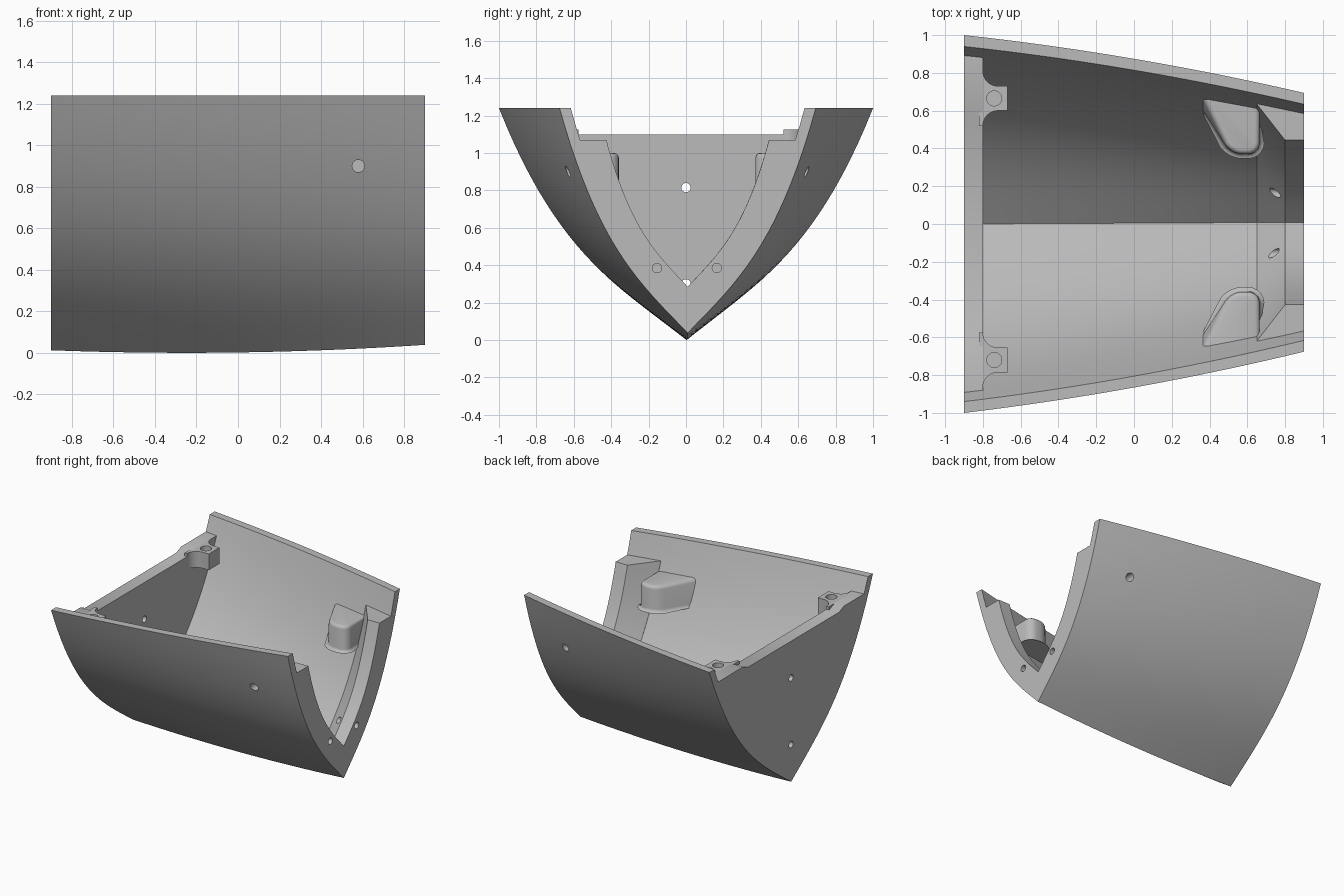
import bpy, bmesh, math
from mathutils import Vector

if "Cube" in bpy.data.objects:
    bpy.data.objects.remove(bpy.data.objects["Cube"], do_unlink=True)

grey = bpy.data.materials.new("plain_grey")
grey.use_nodes = True
grey.diffuse_color = (0.5, 0.5, 0.5, 1)
grey.node_tree.nodes["Principled BSDF"].inputs["Base Color"].default_value = (0.5, 0.5, 0.5, 1)

DECK = 1.24      # height of the hull rim
STERN, BOW = -0.9, 0.9
WALL = 0.06
HALF = 24        # points on each half section


# ---- hull lines ----
def half_beam(x):
    t = x / BOW
    return 0.87 - 0.1575 * t - 0.0275 * t * t


def keel(x):
    return 0.029 * (x + 0.25) ** 2


def rise(u):
    return 0.58 * u + 0.42 * u ** 3.5


def u_at(s):
    lo, hi = 0.0, 1.0
    for _ in range(40):
        mid = (lo + hi) / 2
        lo, hi = (mid, hi) if rise(mid) < s else (lo, mid)
    return hi


def section(x, beam, bottom, full=DECK, cut=DECK):
    """V-shaped curve from the right rim, round the keel, to the left rim."""
    limit = u_at((cut - bottom) / (full - bottom))
    centre = 0.005 * (x - STERN)
    pts = []
    for i in range(-HALF, HALF + 1):
        u = limit * i / HALF
        pts.append(Vector((x, centre + beam * u, bottom + (full - bottom) * rise(abs(u)))))
    return pts


def hull_section(x, depth=0.0, cut=DECK):
    """Hull curve set inward by a fraction of the wall thickness."""
    return section(x, half_beam(x) - WALL * depth, keel(x) + 0.08 * depth, cut=cut)


def wall_y(x, z):
    return half_beam(x) * u_at((z - keel(x)) / (DECK - keel(x)))


# ---- mesh helpers ----
def loft(loops):
    """Closed solid through matching loops."""
    bm = bmesh.new()
    rings = [[bm.verts.new(p) for p in loop] for loop in loops]
    n = len(rings[0])
    for a, b in zip(rings, rings[1:]):
        for i in range(n):
            j = (i + 1) % n
            bm.faces.new((a[i], a[j], b[j], b[i]))
    bm.faces.new(rings[0])
    bm.faces.new(rings[-1])
    return bm


def cap_as_strips(bm, loops):
    """Replace the end caps of a ring-shaped loft with tidy quads."""
    n = len(loops[0])
    bm.verts.ensure_lookup_table()
    bmesh.ops.delete(bm, geom=[f for f in bm.faces if len(f.verts) == n], context='FACES_ONLY')
    for start in (0, (len(loops) - 1) * n):
        v = bm.verts[start:start + n]
        for i in range(n // 2 - 1):
            bm.faces.new((v[i], v[i + 1], v[n - 2 - i], v[n - 1 - i]))


def finish(bm, name):
    bmesh.ops.recalc_face_normals(bm, faces=bm.faces)
    mesh = bpy.data.meshes.new(name)
    bm.to_mesh(mesh)
    bm.free()
    ob = bpy.data.objects.new(name, mesh)
    bpy.context.collection.objects.link(ob)
    mesh.materials.append(grey)
    return ob


def activate(ob):
    bpy.ops.object.select_all(action='DESELECT')
    ob.select_set(True)
    bpy.context.view_layer.objects.active = ob


def drill(ob, start, end, radius):
    """Cut a round hole from one point to another."""
    start, end = Vector(start), Vector(end)
    axis = end - start
    bpy.ops.mesh.primitive_cylinder_add(vertices=24, radius=radius, depth=axis.length,
                                        location=(start + end) / 2,
                                        rotation=axis.to_track_quat('Z', 'Y').to_euler())
    cutter = bpy.context.object
    cutter.hide_render = True
    cutter.data.materials.append(grey)
    activate(ob)
    mod = ob.modifiers.new("hole", 'BOOLEAN')
    mod.operation, mod.solver, mod.object = 'DIFFERENCE', 'EXACT', cutter
    bpy.ops.object.modifier_apply(modifier=mod.name)
    bpy.data.objects.remove(cutter, do_unlink=True)


def smooth(ob):
    activate(ob)
    bpy.ops.object.shade_smooth_by_angle(angle=math.radians(30))


# ---- hull shell ----
stations = [STERN + (BOW - STERN) * i / 24 for i in range(25)]
loops = [hull_section(x) + hull_section(x, 1)[::-1] for x in stations]
bm = loft(loops)
cap_as_strips(bm, loops)
hull = finish(bm, "hull_shell")

# ---- stern bulkhead with raised shoulders ----
PAD, SILL, SHIFT = 1.125, 1.10, -0.0275
top = [(s * y + SHIFT, z) for s, y, z in
       ((1, 0.6175, PAD), (1, 0.5575, SILL), (-1, 0.5575, SILL), (-1, 0.6175, PAD))]
bulkhead = finish(loft([hull_section(x, 0.8, PAD) + [Vector((x, y, z)) for y, z in top]
                        for x in (STERN, -0.8)]), "stern_bulkhead")
for z in (0.815, 0.30):
    drill(bulkhead, (-1, 0, z), (-0.7, 0, z), 0.025)

# ---- bow frame: flat flange that tapers back into the hull ----
FLANGE_TOP = 1.07
opening = [section(x, 0.435, 0.285, FLANGE_TOP, FLANGE_TOP) for x in (0.8, BOW)]
loops = [hull_section(0.65, 0.7, FLANGE_TOP) + hull_section(0.65, 1.02, FLANGE_TOP)[::-1],
         hull_section(0.8, 0.7, FLANGE_TOP) + opening[0][::-1],
         hull_section(BOW, 0.85, FLANGE_TOP) + opening[1][::-1]]
bm = loft(loops)
cap_as_strips(bm, loops)
frame = finish(bm, "bow_frame")

parts = [hull, bulkhead, frame]
for side, label in ((1, "left"), (-1, "right")):
    # Flange bolt hole
    y = side * 0.16 + 0.005
    drill(frame, (0.55, y, 0.385), (1, y, 0.385), 0.025)

    # Mounting tab with filleted roots
    mid, r, cx = 0.6925, 0.08, -0.72
    arc = [math.radians(90 * i / 8) for i in range(9)]
    low = [(cx - r * math.cos(a), mid - 0.145 + r * math.sin(a)) for a in arc]
    outline = [(-0.82, low[0][1])] + low + [(-0.67, low[-1][1])]
    outline += [(x, 2 * mid - y) for x, y in outline[::-1]]
    tab = finish(loft([[Vector((x, side * y + SHIFT, z)) for x, y in outline]
                       for z in (1.0, PAD)]), label + "_mounting_tab")
    hy = side * mid + SHIFT
    drill(tab, (-0.74, hy, 1.05), (-0.74, hy, 1.2), 0.04)

    # Screw boss on the inner wall
    bm = loft([[Vector((0.35, wall_y(0.35, z) - 0.03, z)), Vector((0.51, 0.365, z)),
                Vector((0.665, 0.365, z)), Vector((0.665, wall_y(0.665, z) - 0.03, z))]
               for z in (0.80, 1.0)])
    upright = [e for e in bm.edges if all(v.co.y < 0.4 for v in e.verts)
               and abs(e.verts[0].co.z - e.verts[1].co.z) > 0.1]
    bmesh.ops.bevel(bm, geom=upright, offset=0.06, segments=5, profile=0.5, affect='EDGES')
    rims = [e for e in bm.edges if abs(e.verts[0].co.z - e.verts[1].co.z) < 0.01
            and any(v.co.y < 0.48 for v in e.verts)]
    bmesh.ops.bevel(bm, geom=rims, offset=0.025, segments=3, profile=0.5, affect='EDGES')
    for v in bm.verts:
        v.co.y = side * v.co.y + 0.006
    boss = finish(bm, label + "_screw_boss")
    for ob in (hull, boss):
        drill(ob, (0.58, side * 0.5, 0.9), (0.58, side, 0.9), 0.03)
    parts += [tab, boss]

for ob in parts:
    smooth(ob)
